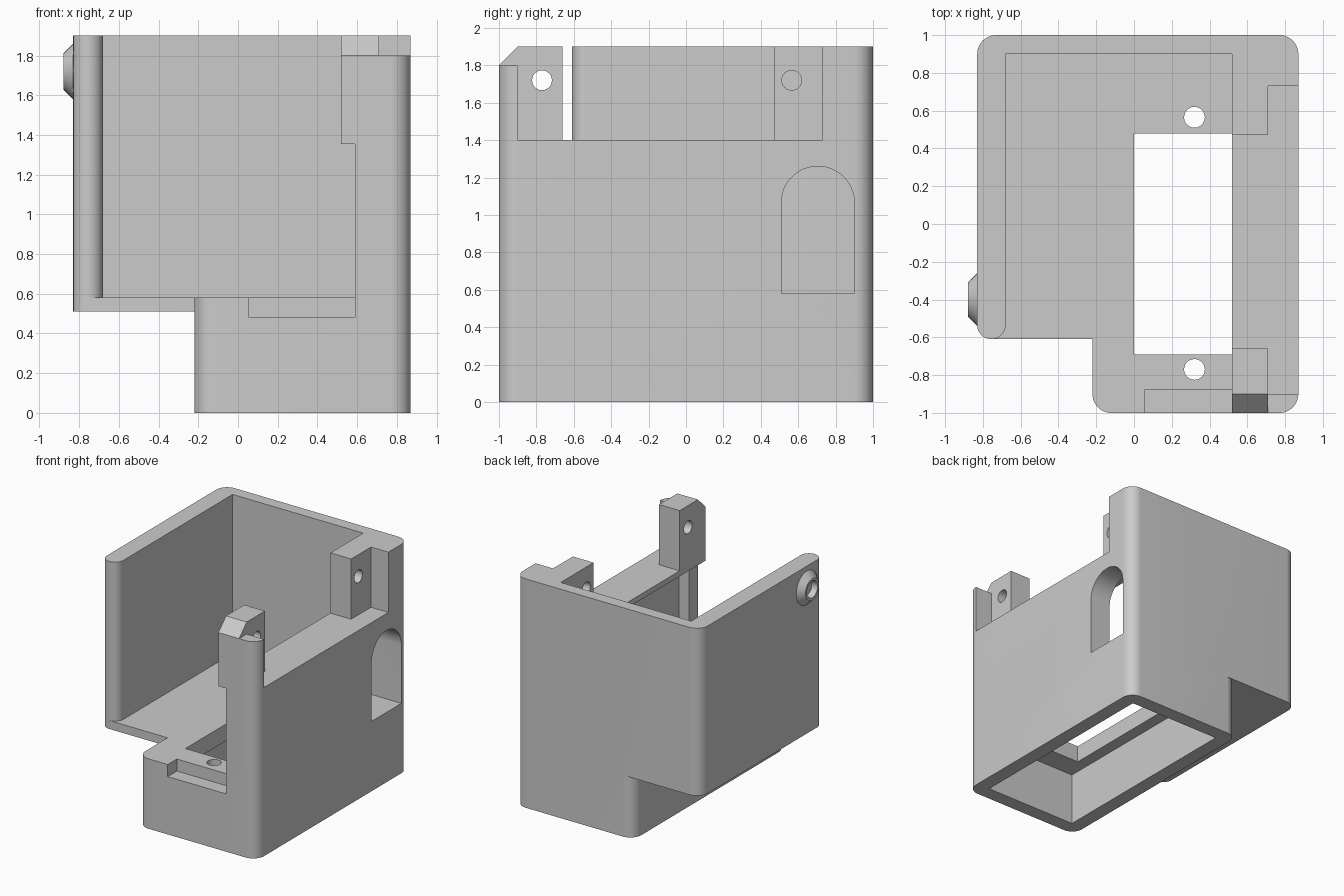
import bpy, bmesh
from math import pi, cos, sin, radians
from mathutils import Vector

default = bpy.data.objects.get("Cube")
if default:
    bpy.data.objects.remove(default, do_unlink=True)

grey = bpy.data.materials.new("plain grey")
grey.use_nodes = True
grey.diffuse_color = (0.6, 0.6, 0.6, 1)
grey.node_tree.nodes["Principled BSDF"].inputs["Base Color"].default_value = (0.6, 0.6, 0.6, 1)


def arc(cx, cy, r, a0, a1, n=12):
    """Points on an arc, angles in degrees."""
    steps = [radians(a0 + (a1 - a0) * i / n) for i in range(n + 1)]
    return [(cx + r * cos(a), cy + r * sin(a)) for a in steps]


def prism(name, outline, lo, hi, axis="z"):
    """Extrude a 2D outline along z (outline is x, y) or x (outline is y, z)."""
    place = (lambda p: (p[0], p[1], lo)) if axis == "z" else (lambda p: (lo, p[0], p[1]))
    move = Vector((0, 0, hi - lo)) if axis == "z" else Vector((hi - lo, 0, 0))
    bm = bmesh.new()
    face = bm.faces.new([bm.verts.new(place(p)) for p in outline])
    top = bmesh.ops.extrude_face_region(bm, geom=[face])["geom"]
    bmesh.ops.translate(bm, vec=move, verts=[v for v in top if isinstance(v, bmesh.types.BMVert)])
    bmesh.ops.recalc_face_normals(bm, faces=bm.faces)
    return finish(name, bm)


def finish(name, bm):
    mesh = bpy.data.meshes.new(name)
    bm.to_mesh(mesh)
    bm.free()
    mesh.materials.append(grey)
    obj = bpy.data.objects.new(name, mesh)
    bpy.context.collection.objects.link(obj)
    return obj


def rect(x0, x1, y0, y1):
    return [(x0, y0), (x1, y0), (x1, y1), (x0, y1)]


def rounded(x0, x1, y0, y1, radii):
    """Rectangle with corner radii: front left, front right, back right, back left."""
    corners = [(x0, y0, 1, 1), (x1, y0, -1, 1), (x1, y1, -1, -1), (x0, y1, 1, -1)]
    pts = []
    for i, ((x, y, sx, sy), r) in enumerate(zip(corners, radii)):
        start = 180 + 90 * i
        pts += arc(x + sx * r, y + sy * r, r, start, start + 90) if r else [(x, y)]
    return pts


def combine(target, tool, operation):
    mod = target.modifiers.new("join", "BOOLEAN")
    mod.operation, mod.solver, mod.object = operation, "EXACT", tool
    bpy.context.view_layer.objects.active = target
    bpy.ops.object.modifier_apply(modifier=mod.name)
    bpy.data.objects.remove(tool, do_unlink=True)


# Outer mass: tall base block plus the wider upper compartment
housing = prism("housing", rounded(-0.22, 0.87, -1, 1, [0.1] * 4), 0, 1.9)
upper = prism("upper_block", rounded(-0.83, 0.3, -0.61, 1, [0.075, 0, 0, 0.1]), 0.51, 1.9)
combine(housing, upper, "UNION")

# Main compartment, leaving a rounded free end on the side wall
room = [(0.52, -1.2), (0.52, 0.9), (-0.68, 0.9)]
room += arc(-0.755, -0.535, 0.075, 0, -90) + [(-0.755, -1.2)]
cutters = [
    prism("room", room, 0.58, 2.1),
    # Hollow under the side ledge and the front opening
    prism("side_hollow", rect(0.4, 0.68, -0.88, 0.9), 0.58, 1.355),
    prism("front_opening", rect(0.4, 0.59, -1.2, -0.8), 0.58, 1.355),
    prism("front_notch", rect(0.055, 0.59, -1.2, -0.88), 0.48, 0.8),
    # Lowered side wall between the two mounting posts
    prism("side_gap", rect(0.4, 1.1, -0.66, 0.47), 1.4, 2.1),
    prism("outer_gap", rect(0.71, 1.1, -0.9, 0.73), 1.4, 2.1),
    # Front post: low outer corner and sloped top
    prism("corner_step", rect(0.71, 1.1, -1.2, -0.9), 1.8, 2.1),
    prism("post_slope", [(-1.1, 1.7), (-0.8, 2.0), (-1.1, 2.0)], 0.4, 0.9, "x"),
    # Underside cavity and floor opening
    prism("underside", rect(-0.1, 0.75, -0.88, 0.88), -0.2, 0.44),
    prism("floor_opening", rect(0, 0.52, -0.69, 0.48), 0.3, 0.7),
    # Arched side window
    prism("arch_window", [(0.51, 0.58), (0.9, 0.58)] + arc(0.705, 1.065, 0.195, 0, 180, 24),
          0.6, 1.1, "x"),
]
# Screw holes through the floor and through the posts
for y in (0.565, -0.77):
    cutters.append(prism("floor_hole", arc(0.32, y, 0.055, 0, 345, 23), 0.3, 0.7))
    cutters.append(prism("post_hole", arc(y, 1.72, 0.053, 0, 345, 23), 0.4, 0.8, "x"))
for cutter in cutters:
    combine(housing, cutter, "DIFFERENCE")

# Tapered ring on the outside of the side wall
bm = bmesh.new()
profile = [(-0.825, 0.14), (-0.83, 0.14), (-0.88, 0.09), (-0.88, 0.07), (-0.832, 0.06), (-0.832, 0)]
points = [bm.verts.new((x, -0.4 + r, 1.72)) for x, r in profile]
edges = [bm.edges.new(pair) for pair in zip(points, points[1:])]
bmesh.ops.spin(bm, geom=points + edges, cent=(0, -0.4, 1.72), axis=(1, 0, 0),
               angle=2 * pi, steps=32, use_duplicate=False)
bmesh.ops.remove_doubles(bm, verts=bm.verts, dist=0.0005)
bmesh.ops.recalc_face_normals(bm, faces=bm.faces)
ring = finish("side_ring", bm)

# Smooth rounded corners, sharp edges kept
bpy.ops.object.select_all(action="DESELECT")
for obj in (housing, ring):
    obj.select_set(True)
bpy.context.view_layer.objects.active = housing
bpy.ops.object.shade_smooth_by_angle(angle=radians(30))
